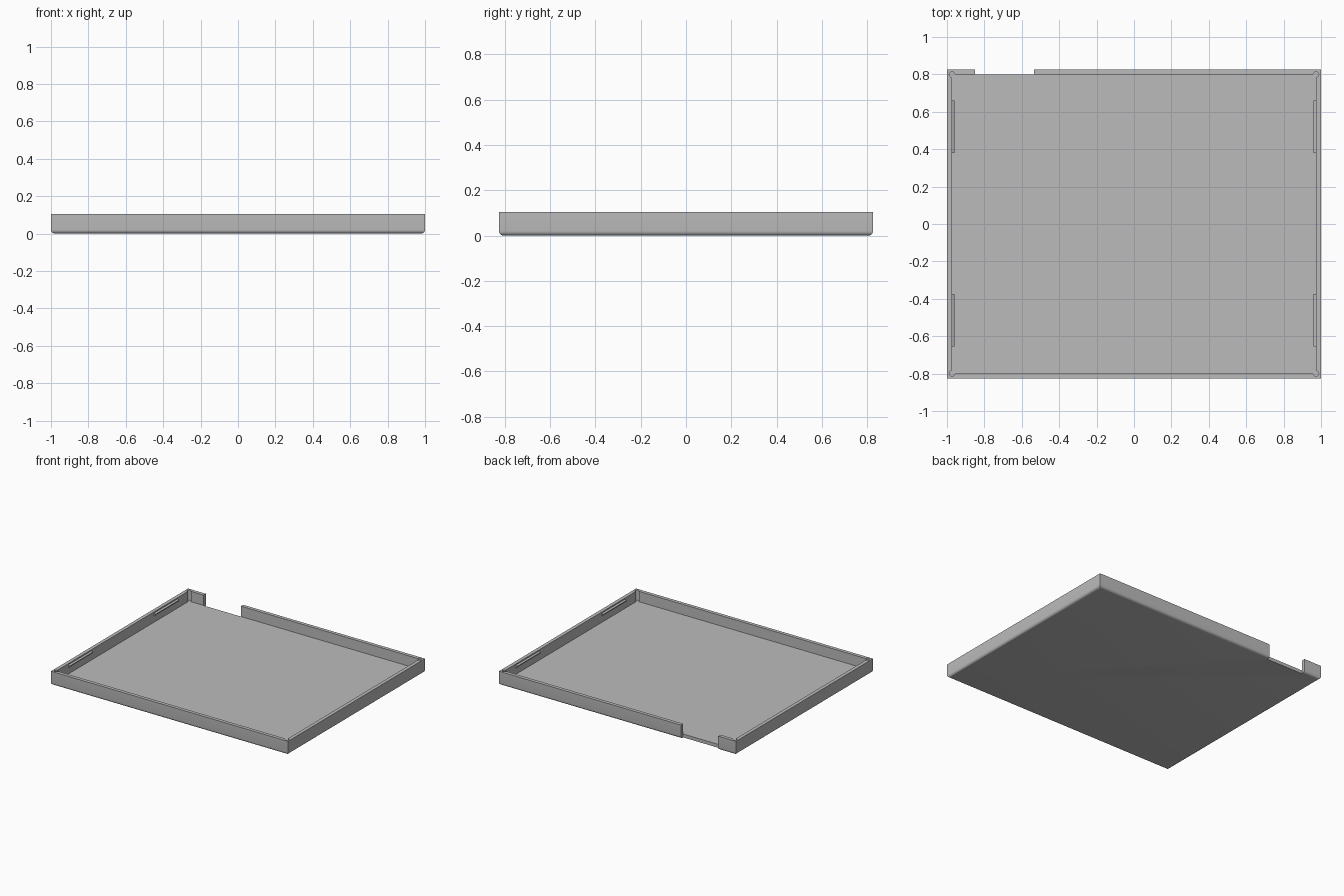
import bpy, bmesh
from math import cos, sin, radians
from mathutils import Vector

cube = bpy.data.objects.get("Cube")
if cube:
    bpy.data.objects.remove(cube, do_unlink=True)

HALF_X, HALF_Y, HEIGHT = 1.0, 0.826, 0.105
WALL, FLOOR, FILLET = 0.027, 0.026, 0.02

grey = bpy.data.materials.new("plain grey")
grey.use_nodes = True
colour = (0.5, 0.5, 0.5, 1)
grey.diffuse_color = colour
grey.node_tree.nodes["Principled BSDF"].inputs["Base Color"].default_value = colour


def finish(bm, name):
    bmesh.ops.recalc_face_normals(bm, faces=bm.faces)
    mesh = bpy.data.meshes.new(name)
    bm.to_mesh(mesh)
    bm.free()
    ob = bpy.data.objects.new(name, mesh)
    bpy.context.collection.objects.link(ob)
    mesh.materials.append(grey)
    return ob


def prism(name, outline, direction):
    """Extrude a closed outline of points along a direction."""
    bm = bmesh.new()
    face = bm.faces.new([bm.verts.new(p) for p in outline])
    geom = bmesh.ops.extrude_face_region(bm, geom=[face])["geom"]
    verts = [g for g in geom if isinstance(g, bmesh.types.BMVert)]
    bmesh.ops.translate(bm, verts=verts, vec=Vector(direction))
    return bm


def cut(target, cutter):
    mod = target.modifiers.new("cut", "BOOLEAN")
    mod.operation, mod.solver, mod.object = "DIFFERENCE", "EXACT", cutter
    bpy.context.view_layer.objects.active = target
    bpy.ops.object.modifier_apply(modifier=mod.name)
    bpy.data.objects.remove(cutter, do_unlink=True)


# Tray body with rounded bottom edges
base = [(-HALF_X, -HALF_Y, 0), (HALF_X, -HALF_Y, 0), (HALF_X, HALF_Y, 0), (-HALF_X, HALF_Y, 0)]
bm = prism("tray", base, (0, 0, HEIGHT))
bottom = [e for e in bm.edges if all(v.co.z < 0.001 for v in e.verts)]
bmesh.ops.bevel(bm, geom=bottom, offset=FILLET, segments=6, profile=0.5, affect="EDGES")
tray = finish(bm, "tray")

# Inner cavity with round reliefs in its corners
inner_x, inner_y, relief = HALF_X - WALL, HALF_Y - WALL, 0.015
outline = []
for corner, (sx, sy) in enumerate([(1, 1), (-1, 1), (-1, -1), (1, -1)]):
    for step in range(13):
        a = radians(-90 + corner * 90 + step * 22.5)
        outline.append((sx * inner_x + relief * cos(a), sy * inner_y + relief * sin(a), FLOOR))
cut(tray, finish(prism("cavity", outline, (0, 0, 0.2)), "cavity_cutter"))

# Cable opening through the back wall
gap = [(-0.85, 0.798, -0.1), (-0.535, 0.798, -0.1), (-0.535, 0.9, -0.1), (-0.85, 0.9, -0.1)]
cut(tray, finish(prism("gap", gap, (0, 0, 0.4)), "opening_cutter"))

# Snap ridges inside both side walls
for side, sx in (("left", 1), ("right", -1)):
    for end, y in (("back", 0.38), ("front", -0.655)):
        section = [(sx * (inner_x + 0.004), y, 0.07), (sx * (inner_x - 0.012), y, 0.082),
                   (sx * (inner_x - 0.012), y, 0.09), (sx * (inner_x + 0.004), y, 0.098)]
        finish(prism("ridge", section, (0, 0.28, 0)), f"{side}_{end}_snap_ridge")

# Smooth the fillet while keeping the edges crisp
bpy.ops.object.select_all(action="DESELECT")
tray.select_set(True)
bpy.context.view_layer.objects.active = tray
bpy.ops.object.shade_smooth_by_angle(angle=radians(30))
